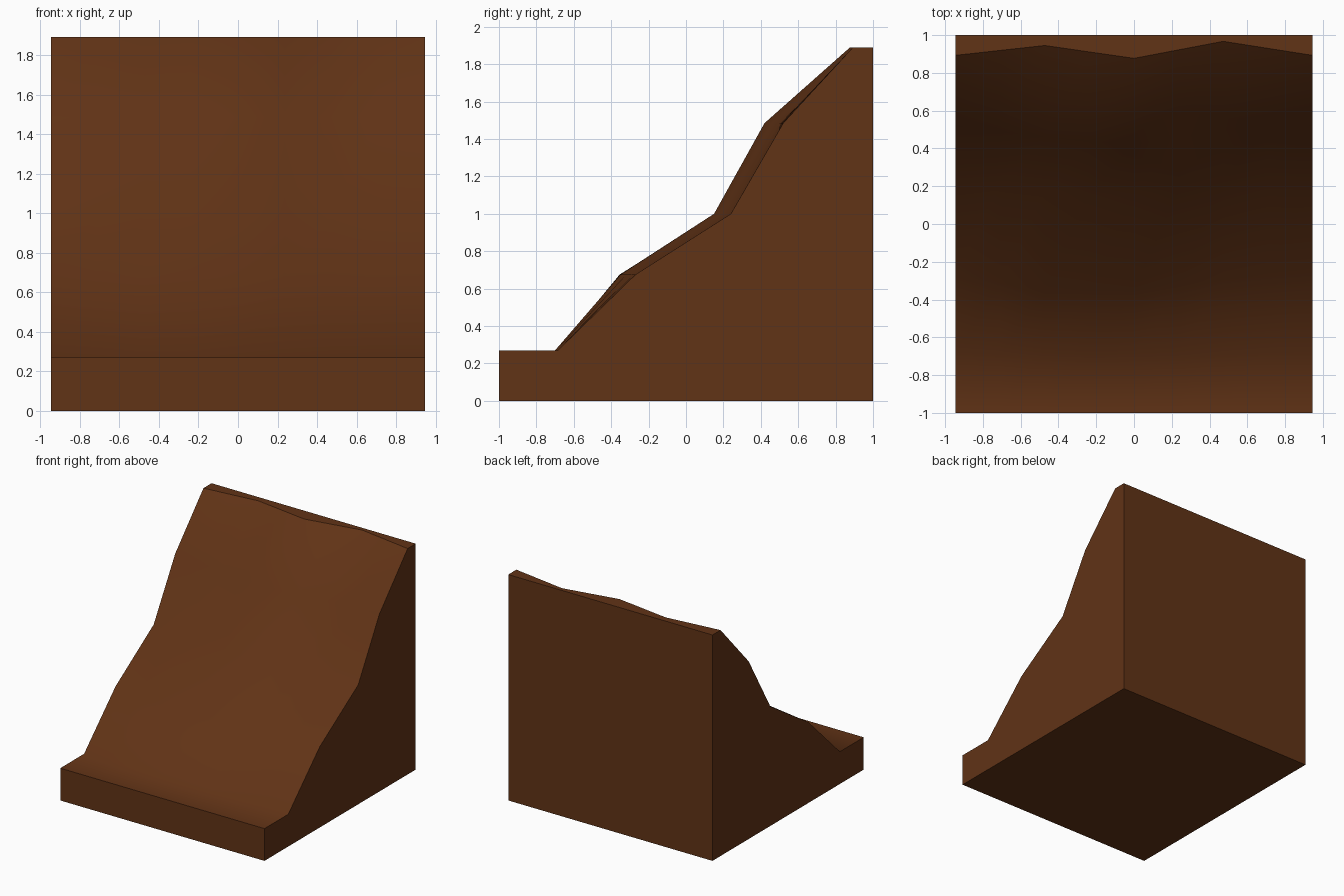
import bpy, bmesh

if "Cube" in bpy.data.objects:
    bpy.data.objects.remove(bpy.data.objects["Cube"])

# Columns across the cliff, and slope contours: height -> y at each column
HALF = 0.945
xs = [-HALF + i * HALF / 4 for i in range(9)]
rows = [
    (0.27, [-1.0] * 5),
    (0.27, [-0.685, -0.69, -0.70, -0.69, -0.685]),
    (0.675, [-0.27, -0.355, -0.35, -0.29, -0.27]),
    (1.0, [0.235, 0.17, 0.15, 0.22, 0.24]),
    (1.485, [0.52, 0.46, 0.42, 0.50, 0.52]),
    (1.89, [0.893, 0.945, 0.877, 0.967, 0.893]),
    (1.89, [1.0] * 5),
]


def at(ys, i):
    """Contour value at column i, halfway columns averaged."""
    return (ys[i // 2] + ys[(i + 1) // 2]) / 2


bm = bmesh.new()
grid = [[bm.verts.new((x, at(ys, i), z)) for i, x in enumerate(xs)] for z, ys in rows]
front = [bm.verts.new((x, -1, 0)) for x in xs]
back = [bm.verts.new((x, 1, 0)) for x in xs]
last = len(rows) - 2

# Ledge, slope and top strip
for r in range(len(rows) - 1):
    for i in range(8):
        f = bm.faces.new((grid[r][i], grid[r][i + 1], grid[r + 1][i + 1], grid[r + 1][i]))
        f.smooth = r < last

# Front, back and underside
for i in range(8):
    for a, b in ((front, grid[0]), (grid[-1], back), (back, front)):
        bm.faces.new((a[i], a[i + 1], b[i + 1], b[i]))

# Side walls
for i in (0, 8):
    bm.faces.new([front[i]] + [row[i] for row in grid] + [back[i]])

bmesh.ops.recalc_face_normals(bm, faces=bm.faces)

# Crisp edges wherever the soft slope meets a flat wall
for e in bm.edges:
    e.smooth = all(f.smooth for f in e.link_faces)

mesh = bpy.data.meshes.new("cliff_slope")
bm.to_mesh(mesh)
bm.free()
cliff = bpy.data.objects.new("cliff_slope", mesh)
bpy.context.collection.objects.link(cliff)

# Brown earth
mat = bpy.data.materials.new("earth")
mat.diffuse_color = (0.12, 0.033, 0.008, 1)
mat.use_nodes = True
mat.node_tree.nodes["Principled BSDF"].inputs["Base Color"].default_value = mat.diffuse_color
mesh.materials.append(mat)
